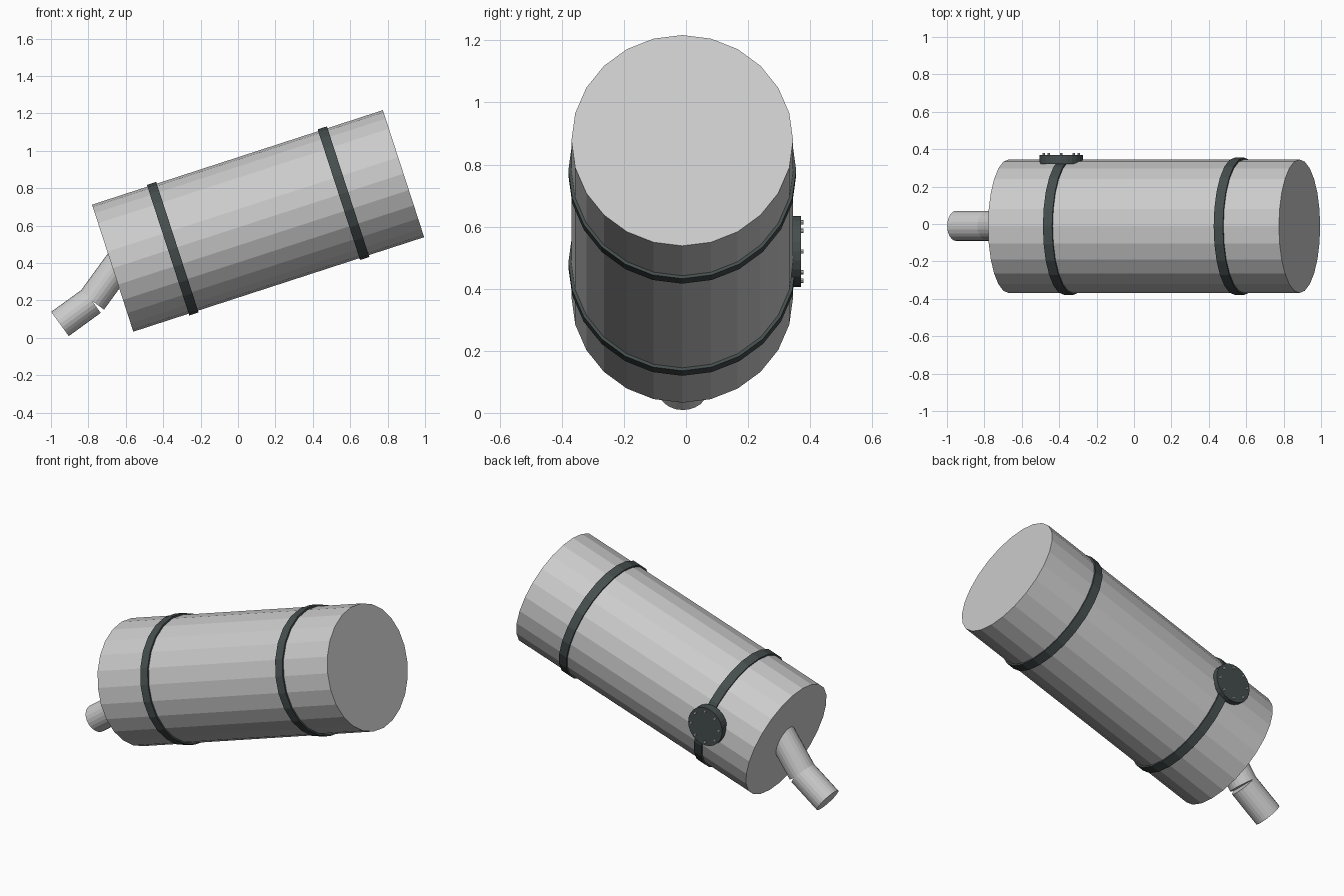
import bpy, bmesh, math
from mathutils import Vector

if "Cube" in bpy.data.objects:
    bpy.data.objects.remove(bpy.data.objects["Cube"])

TILT = math.radians(18)
AXIS = Vector((math.cos(TILT), 0, math.sin(TILT)))   # tank axis
CENTRE = Vector((0.1075, -0.012, 0.625))
R = 0.357

dark = bpy.data.materials.new("dark_steel")
dark.diffuse_color = (0.06, 0.075, 0.075, 1)
dark.use_nodes = True
dark.node_tree.nodes["Principled BSDF"].inputs["Base Color"].default_value = dark.diffuse_color


def rod(name, start, end, radius, sides=24, mat=None):
    """Capped cylinder between two points."""
    start, end = Vector(start), Vector(end)
    d = end - start
    bpy.ops.mesh.primitive_cylinder_add(vertices=sides, radius=radius,
                                        depth=d.length, location=(start + end) / 2)
    ob = bpy.context.object
    ob.name = name
    # local x of the rod is kept in the xz plane so a vertex sits on top
    ob.rotation_euler = d.to_track_quat('Z', 'Y').to_euler()
    if mat:
        ob.data.materials.append(mat)
    return ob


def ring(name, centre, outer, inner, width, sides=24):
    """Flat hoop around the tank axis."""
    bm = bmesh.new()
    prof = [(outer, -width / 2), (outer, width / 2), (inner, width / 2), (inner, -width / 2)]
    loops = []
    for i in range(sides):
        a = 2 * math.pi * i / sides
        loops.append([bm.verts.new((r * math.cos(a), r * math.sin(a), z)) for r, z in prof])
    for i in range(sides):
        a, b = loops[i], loops[(i + 1) % sides]
        for k in range(4):
            n = (k + 1) % 4
            bm.faces.new((a[k], b[k], b[n], a[n]))
    bmesh.ops.recalc_face_normals(bm, faces=bm.faces[:])
    me = bpy.data.meshes.new(name)
    bm.to_mesh(me)
    bm.free()
    ob = bpy.data.objects.new(name, me)
    bpy.context.collection.objects.link(ob)
    ob.location = centre
    ob.rotation_euler = AXIS.to_track_quat('Z', 'Y').to_euler()
    me.materials.append(dark)
    return ob


# Tank body
rod("tank_body", CENTRE - AXIS * 0.8175, CENTRE + AXIS * 0.8175, R)

# Strap bands
for label, t in (("lower", -0.48), ("upper", 0.48)):
    ring(label + "_band", CENTRE + AXIS * t, 0.367, 0.345, 0.052)

# Bent outlet pipe: two straight lengths meeting at an open elbow
y = -0.01
elbow = Vector((-0.781, y, 0.198))
a1, a2 = math.radians(36), math.radians(54)
rod("pipe_outlet", elbow - Vector((math.cos(a1), 0, math.sin(a1))) * 0.211, elbow, 0.08)
rod("pipe_neck", elbow, elbow + Vector((math.cos(a2), 0, math.sin(a2))) * 0.30, 0.08)

# Round inspection hatch on the back side with eight bolts
hx, hz = -0.389, 0.52
rod("hatch_cover", (hx, 0.32, hz), (hx, 0.37, hz), 0.115, 24, dark)
for i in range(8):
    a = i * math.pi / 4
    bx, bz = hx + 0.094 * math.cos(a), hz + 0.094 * math.sin(a)
    rod(f"hatch_bolt_{i + 1}", (bx, 0.36, bz), (bx, 0.379, bz), 0.007, 8)
